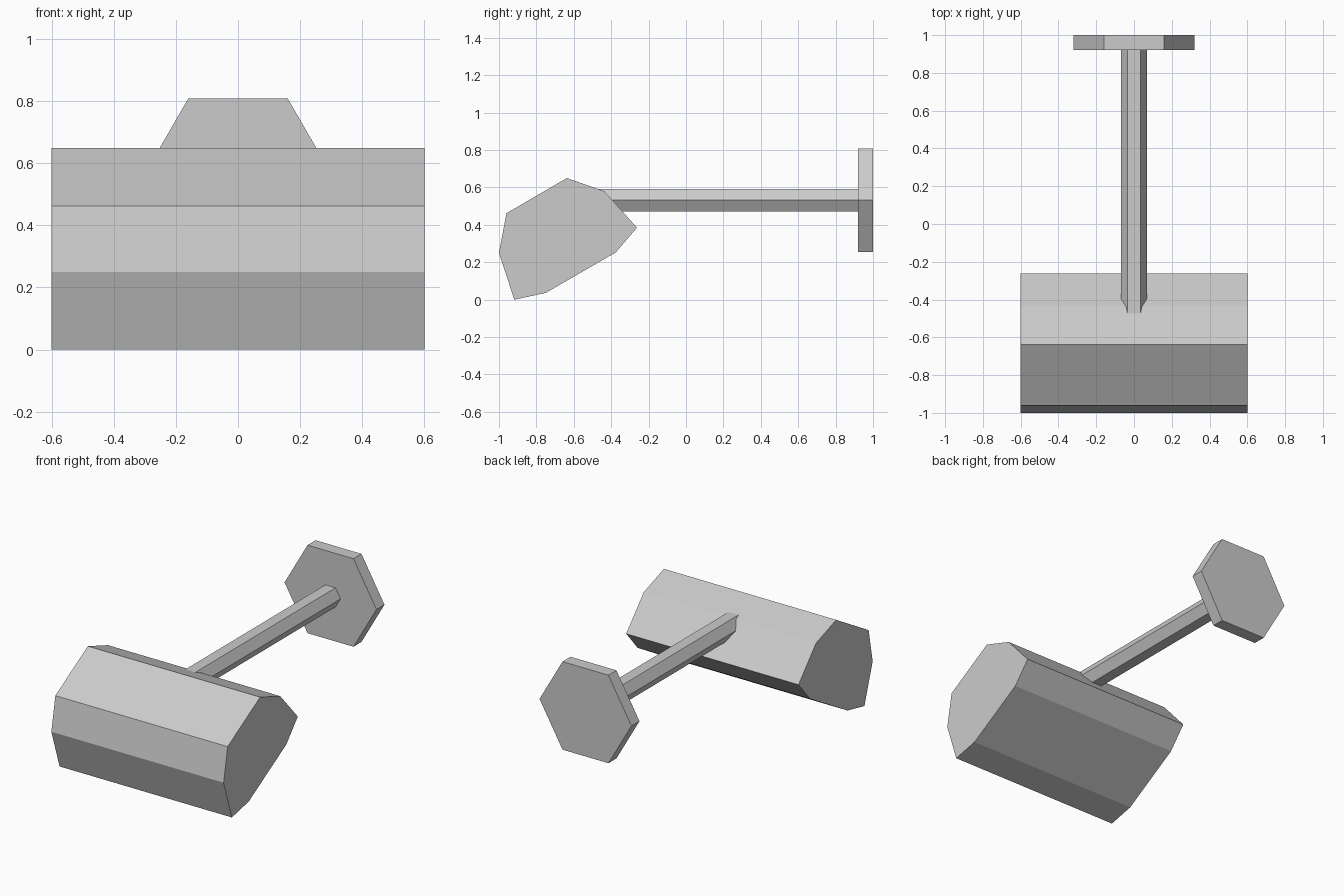
import bpy, bmesh, math
from mathutils import Matrix

cube = bpy.data.objects.get("Cube")
if cube:
    bpy.data.objects.remove(cube, do_unlink=True)

# Single plain grey
grey = bpy.data.materials.new("plain grey")
grey.use_nodes = True
colour = (0.6, 0.6, 0.6, 1)
grey.diffuse_color = colour
grey.node_tree.nodes["Principled BSDF"].inputs["Base Color"].default_value = colour


def finish(bm, name):
    bmesh.ops.recalc_face_normals(bm, faces=bm.faces)
    mesh = bpy.data.meshes.new(name)
    bm.to_mesh(mesh)
    bm.free()
    mesh.materials.append(grey)
    obj = bpy.data.objects.new(name, mesh)
    bpy.context.collection.objects.link(obj)
    return obj


def hex_prism(name, radius, y0, y1, z):
    """Six-sided bar along y with flat top and bottom."""
    bm = bmesh.new()
    place = Matrix.Translation((0, (y0 + y1) / 2, z)) @ Matrix.Rotation(math.pi / 2, 4, 'X')
    # turn the corners onto the x axis
    place = place @ Matrix.Rotation(math.pi / 2, 4, 'Z')
    bmesh.ops.create_cone(bm, cap_ends=True, segments=6, radius1=radius,
                          radius2=radius, depth=y1 - y0, matrix=place)
    return finish(bm, name)


# Hammer head: eight-sided profile (y, z) extruded across x
profile = [(-1, 0.25), (-0.96, 0.462), (-0.637, 0.65), (-0.437, 0.58),
           (-0.262, 0.385), (-0.375, 0.253), (-0.75, 0.036), (-0.918, 0)]
half_width = 0.6
bm = bmesh.new()
face = bm.faces.new([bm.verts.new((-half_width, y, z)) for y, z in profile])
side = bmesh.ops.extrude_face_region(bm, geom=[face], use_keep_orig=True)
verts = [g for g in side["geom"] if isinstance(g, bmesh.types.BMVert)]
bmesh.ops.translate(bm, verts=verts, vec=(2 * half_width, 0, 0))
finish(bm, "hammer_head")

# Handle shaft and end plate
axis_z = 0.532
hex_prism("handle_shaft", 0.07, -0.55, 0.93, axis_z)
hex_prism("handle_end_plate", 0.32, 0.92, 1.0, axis_z)
